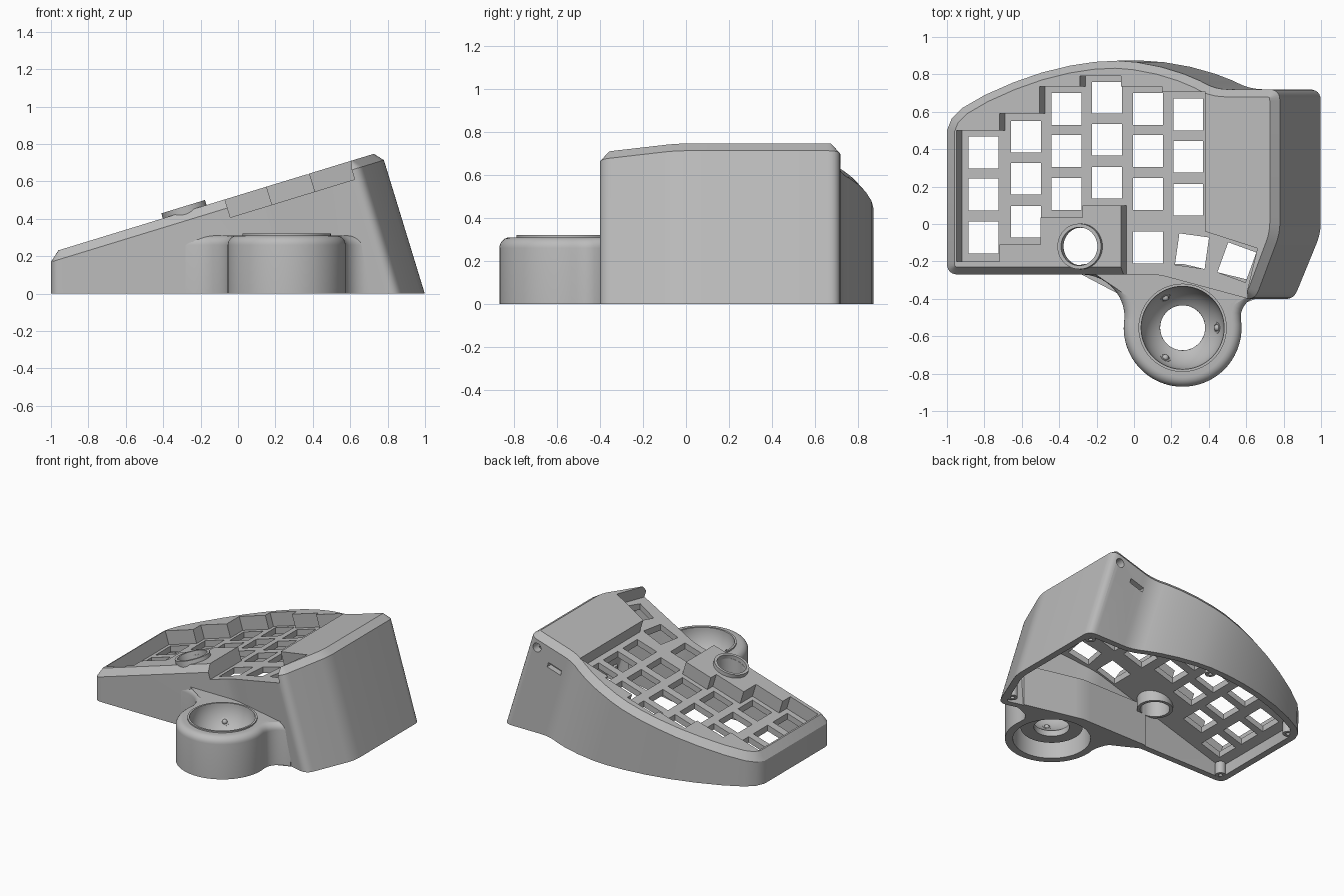
import bpy, bmesh
from math import sin, cos, pi, radians
from mathutils import Vector, Matrix

cube = bpy.data.objects.get("Cube")
if cube:
    bpy.data.objects.remove(cube, do_unlink=True)

grey = bpy.data.materials.new("case_grey")
grey.use_nodes = True
grey.diffuse_color = (0.5, 0.5, 0.5, 1)
grey.node_tree.nodes["Principled BSDF"].inputs["Base Color"].default_value = (0.5, 0.5, 0.5, 1)

SLOPE, TOP = 0.306, 0.525         # tilted top plane: z = TOP + SLOPE * x
LEAN = SLOPE / (1 + SLOPE ** 2)   # sideways run per unit drop, square to the plane
SQUARE = ((-1, -1), (1, -1), (1, 1), (-1, 1))


def loft(name, rings, closed=False):
    """Skin equal-length rings; cap the ends, or join last to first."""
    bm = bmesh.new()
    loops = [[bm.verts.new(p) for p in ring] for ring in rings]
    n = len(loops[0])
    pairs = list(zip(loops, loops[1:])) + ([(loops[-1], loops[0])] if closed else [])
    for a, b in pairs:
        for i in range(n):
            j = (i + 1) % n
            bm.faces.new((a[i], a[j], b[j], b[i]))
    if not closed:
        bm.faces.new(loops[0])
        bm.faces.new(loops[-1])
    bmesh.ops.recalc_face_normals(bm, faces=bm.faces)
    if bm.calc_volume(signed=True) < 0:
        bmesh.ops.reverse_faces(bm, faces=bm.faces)
    mesh = bpy.data.meshes.new(name)
    bm.to_mesh(mesh)
    bm.free()
    mesh.materials.append(grey)
    ob = bpy.data.objects.new(name, mesh)
    bpy.context.scene.collection.objects.link(ob)
    return ob


def on_plane(x, y, drop, w=1.0):
    nx = x + w * LEAN * drop
    return (nx, y, TOP + SLOPE * nx - drop)


def prism(name, pts, d0, d1, w=1.0):
    return loft(name, [[on_plane(x, y, d, w) for x, y in pts] for d in (d0, d1)])


def lathe(name, profile, centre, n=48, tilt=None, closed=True):
    m = Matrix.Translation(centre) @ (tilt or Matrix())
    return loft(name, [[m @ Vector((r * cos(2 * pi * i / n), r * sin(2 * pi * i / n), z))
                        for i in range(n)] for r, z in profile], closed)


def rounded(corners, steps=6):
    out = []
    for i, (x, y, r) in enumerate(corners):
        p = Vector((x, y))
        if not r:
            out.append(p)
            continue
        a = p + (Vector(corners[i - 1][:2]) - p).normalized() * r
        b = p + (Vector(corners[(i + 1) % len(corners)][:2]) - p).normalized() * r
        for k in range(steps + 1):
            t = k / steps
            out.append(a * (1 - t) ** 2 + p * 2 * t * (1 - t) + b * t * t)
    return out


def inset(pts, dist):
    out = []
    for i, p in enumerate(pts):
        e1 = (p - pts[i - 1]).normalized()
        e2 = (pts[(i + 1) % len(pts)] - p).normalized()
        n1, n2 = Vector((-e1.y, e1.x)), Vector((-e2.y, e2.x))
        out.append(p + (n1 + n2) / (1 + n1.dot(n2)) * dist)
    return out


def cut(ob, cutter):
    cutter.hide_render = True
    mod = ob.modifiers.new("cut", 'BOOLEAN')
    mod.operation, mod.solver, mod.object = 'DIFFERENCE', 'EXACT', cutter
    bpy.context.view_layer.update()
    mesh = bpy.data.meshes.new_from_object(ob.evaluated_get(bpy.context.evaluated_depsgraph_get()))
    ob.modifiers.clear()
    ob.data = mesh
    bpy.data.objects.remove(cutter, do_unlink=True)


def smooth(*obs):
    bpy.ops.object.select_all(action='DESELECT')
    for ob in obs:
        ob.select_set(True)
    bpy.context.view_layer.objects.active = obs[0]
    bpy.ops.object.shade_smooth_by_angle(angle=radians(30))


# Case: right wall square to the tilted top, left wall upright
back_arc = [(.34, .765), (.25, .803), (.13, .84), (0, .865), (-.1, .873), (-.22, .867), (-.35, .847),
            (-.5, .81), (-.65, .757), (-.8, .69), (-.92, .62), (-.975, .565), (-1, .5)]
outline = rounded([(-1, -.27, .06), (.1, -.27, .05), (.63, -.413, .06), (.766, -.05, .06),
                   (.766, .72, .06), (.42, .72, .07)] + [(x, y, 0) for x, y in back_arc])


def lean(p):
    return min(1, max(0, (p.x + 1) / .9))


def floor_ring(pts, z):
    return [(p.x + lean(p) * SLOPE * (TOP + SLOPE * p.x - z), p.y, z) for p in pts]


def tilted_ring(pts, drop):
    return [on_plane(p.x, p.y, drop, lean(p)) for p in pts]


case = loft("case", [floor_ring(outline, 0), tilted_ring(outline, .05),
                     tilted_ring(inset(outline, .04), 0)])
inner = inset(outline, .045)
cut(case, loft("cavity", [floor_ring(inner, -.05), tilted_ring(inner, .15)]))
cut(case, prism("block_cavity", [(.43, -.01), (.67, -.09), (.71, -.03), (.71, .66), (.43, .66)],
                .05, .3))

# Stepped recess down to the key plate
recess = [(-.95, -.2), (-.95, .5), (-.72, .5), (-.72, .59), (-.505, .59), (-.505, .735),
          (-.29, .735), (-.29, .79), (-.07, .79), (-.07, .735), (.15, .735), (.15, .705),
          (.38, .705), (.38, -.04), (.66, -.13), (.57, -.5), (-.07, -.5), (-.07, .1),
          (-.275, .1), (-.275, .035), (-.5, .035), (-.5, -.11), (-.72, -.11), (-.72, -.2)]
cut(case, prism("recess", recess, -.2, .105))

# Key holes: columns of three, then the thumb keys
keys = [(x, top - pitch, 0) for x, top in ((-.805, .383), (-.577, .467), (-.362, .615),
                                           (-.145, .675), (.075, .615), (.29, .585))
        for pitch in (0, .225, .455)]
keys += [(.075, -.125, 0), (.31, -.145, -8), (.55, -.205, -20)]
for x, y, deg in keys:
    c, s = cos(radians(deg)), sin(radians(deg))
    cut(case, prism("key_hole", [(x + .08 * a * c - .085 * b * s, y + .08 * a * s + .085 * b * c)
                                 for a, b in SQUARE], .07, .25, 0))

# Round knob opening with its raised collar and inner sleeve
tilt = Matrix.Rotation(-radians(17), 4, 'Y')
KX, KY = -.285, -.12
cut(case, lathe("knob_bore", [(.1, .05), (.1, .7)], (KX, KY, 0), closed=False))
collar = lathe("knob_collar", [(.102, -.02), (.122, -.02), (.122, .028), (.102, .028)],
               (KX, KY, TOP + SLOPE * KX), tilt=tilt)
sleeve = lathe("knob_sleeve", [(.1, .24), (.122, .24), (.122, .37), (.1, .37)], (KX, KY, 0))

# Cable hole and slot through the back wall
back = Matrix.Rotation(pi / 2, 4, 'X')
cut(case, lathe("cable_hole", [(.033, -.1), (.033, .1)], (.725, .72, .635), 24, back, False))
cut(case, loft("cable_slot", [[(.58 + a * .055 - b * .005, y, .515 + a * .017 + b * .018)
                               for a, b in SQUARE] for y in (.6, .85)]))

# Ball housing: round body blended into the front wall, open below
BX, BY, R = .26, -.555, .315


def arc(cx, cy, rx, ry, start, end, steps):
    angles = (radians(start + (end - start) * i / steps) for i in range(steps + 1))
    return [Vector((cx + rx * cos(a), cy + ry * sin(a))) for a in angles]


def plan(d):
    corners = [Vector(p) for p in ((.7, -.32), (.27, -.215), (-.28, -.215))]
    rear = [a.lerp(b, i / 8) for a, b in zip(corners, corners[1:]) for i in range(8)]
    return (arc(-.28, -.5, .23 + d, .23 + d, 90, 0, 10)
            + arc(BX, BY, R - d, R - d, 172, 368, 44)
            + arc(.7, -.5, .13 + d, .12 + d, 170, 90, 8) + rear + corners[2:])


def round_ring(r, z):
    mid = Vector((BX, BY))
    return [(*(mid + (p - mid).normalized() * r), z) for p in plan(0)]


rings = [[(*p, 0) for p in plan(0)]]
for k in range(7):
    a = k * pi / 12
    rings.append([(*p, .26 + .05 * sin(a)) for p in plan(.05 * (1 - cos(a)))])
rings += [round_ring(r, z) for r, z in ((.23, .31), (.23, .27), (.262, .25), (.262, 0))]
housing = loft("ball_housing", rings, True)

# Hemispherical cup with a sensor opening below
bowl = [(.222 * cos(a), .32 - .222 * sin(a)) for a in (radians(57.2 * i / 12) for i in range(13))]
cup = lathe("ball_cup", bowl + [(.12, .09), (.21, .09), (.21, .13), (.25, .24), (.25, .3),
                                (.236, .3), (.236, .32)], (BX, BY, 0), 64)

# Three bearings with seat rings set in the cup
bearings = []
for k in range(3):
    out = Vector((.185 * cos(k * 2 * pi / 3), .185 * sin(k * 2 * pi / 3), -.123))
    seat = Vector((BX, BY, .32)) + out
    turn = out.to_track_quat('Z', 'Y').to_matrix().to_4x4()
    bearings.append(lathe("seat_ring", [(.022, -.005), (.03, -.005), (.03, .005), (.022, .005)],
                          seat, 24, turn))
    bearings.append(lathe("bearing", [(.018 * sin(a), -.018 * cos(a)) for a in
                                      (radians(10 + 20 * i) for i in range(9))],
                          seat, 16, turn, False))

# Screw posts under the case
posts = [lathe("screw_post", [(.014, .001), (.036, .001), (.036, .09), (.014, .09)], (x, y, 0), 20)
         for x, y in ((-.93, -.2), (-.92, .52), (0, .8), (.92, .64), (.82, -.3))]

smooth(case, collar, sleeve, housing, cup, *bearings, *posts)
